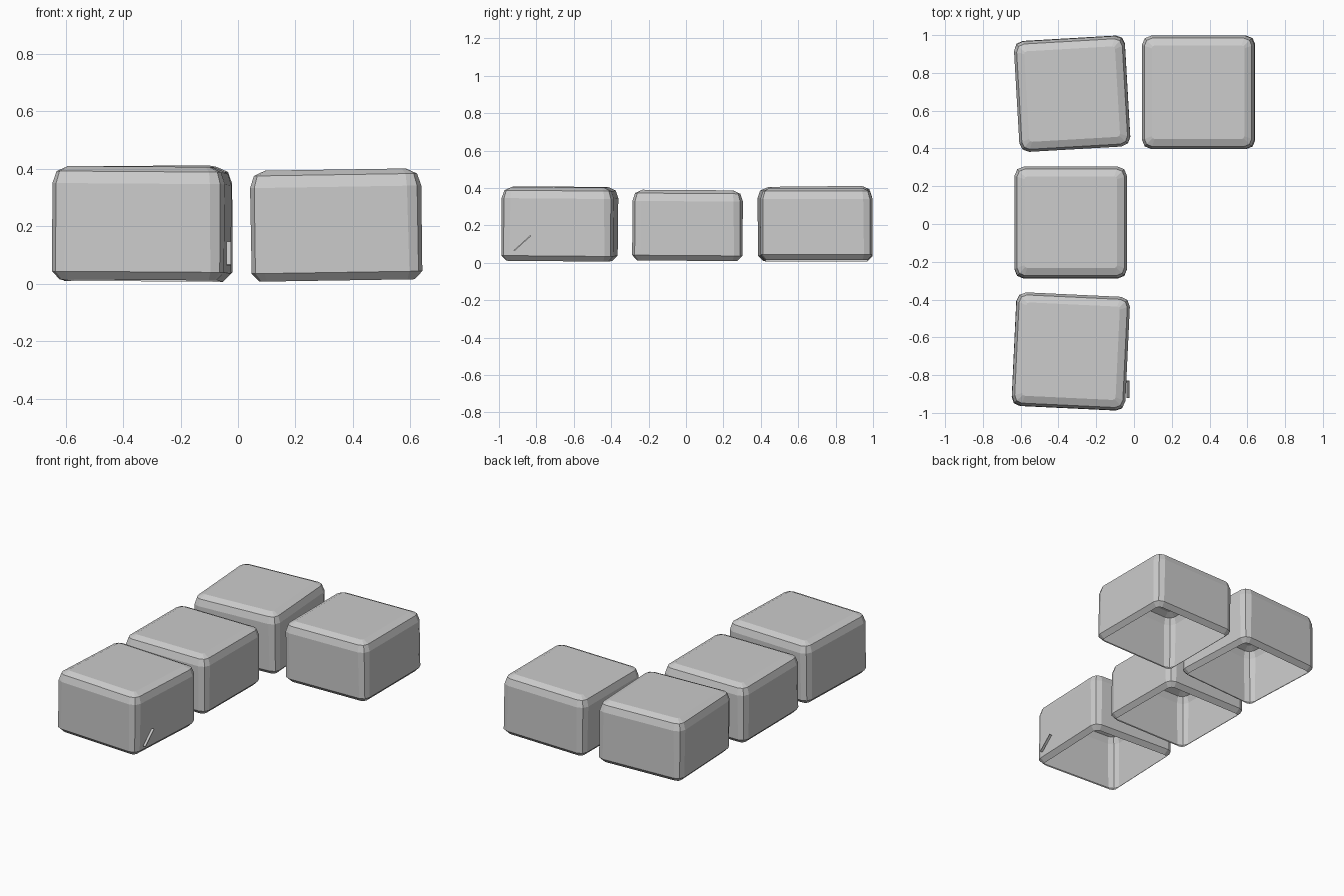
import bpy
import bmesh
from math import radians, sin, cos, pi
from mathutils import Matrix, Vector, Euler

if "Cube" in bpy.data.objects:
    bpy.data.objects.remove(bpy.data.objects["Cube"], do_unlink=True)

grey = bpy.data.materials.new("light_grey")
grey.use_nodes = True
grey.diffuse_color = (0.6, 0.6, 0.6, 1)
bsdf = grey.node_tree.nodes["Principled BSDF"]
bsdf.inputs["Base Color"].default_value = (0.6, 0.6, 0.6, 1)
bsdf.inputs["Roughness"].default_value = 0.8


def add_object(name, bm):
    mesh = bpy.data.meshes.new(name)
    bm.to_mesh(mesh)
    bm.free()
    mesh.materials.append(grey)
    obj = bpy.data.objects.new(name, mesh)
    bpy.context.collection.objects.link(obj)
    return obj


def rounded_ring(bm, width, depth, inset, radius, z):
    """Rounded rectangle with two facets at each corner."""
    verts = []
    for quarter, (sx, sy) in enumerate([(1, 1), (-1, 1), (-1, -1), (1, -1)]):
        cx = sx * (width / 2 - inset - radius)
        cy = sy * (depth / 2 - inset - radius)
        for step in range(3):
            a = (quarter + step / 2) * pi / 2
            verts.append(bm.verts.new((cx + radius * cos(a), cy + radius * sin(a), z)))
    return verts


def block(name, centre, size, tilt):
    """Soft-edged box, open underneath."""
    w, d, h = size
    bm = bmesh.new()
    # inset, corner radius and height of each ring, bottom to top
    profile = [(0.03, 0.025, -h / 2), (0.003, 0.045, -h / 2 + 0.028),
               (0.002, 0.05, h / 2 - 0.06), (0.016, 0.04, h / 2 - 0.018),
               (0.055, 0.015, h / 2)]
    rings = [rounded_ring(bm, w, d, i, r, z) for i, r, z in profile]
    for low, high in zip(rings, rings[1:]):
        n = len(low)
        for k in range(n):
            bm.faces.new((low[k], low[(k + 1) % n], high[(k + 1) % n], high[k]))
    bm.faces.new(rings[-1])
    turn = Euler([radians(t) for t in tilt]).to_matrix().to_4x4()
    bm.transform(Matrix.Translation(centre) @ turn)
    return add_object(name, bm)


# Row of three blocks and one beside the back block
block("front_block", (-0.335, -0.675, 0.208), (0.605, 0.605, 0.395), (-0.5, 0.4, -2.7))
block("middle_block", (-0.335, 0.008, 0.2), (0.6, 0.595, 0.378), (-0.4, 0, 0))
block("back_block", (-0.327, 0.69, 0.21), (0.592, 0.59, 0.395), (0.6, -0.3, 3.3))
block("side_block", (0.342, 0.697, 0.204), (0.6, 0.605, 0.386), (0, -0.9, 0))

# Thin sliver on the side of the front block
bm = bmesh.new()
bmesh.ops.create_cube(bm, size=1)
bm.transform(Matrix.Translation((-0.032, -0.875, 0.105))
             @ Matrix.Rotation(radians(42), 4, 'X')
             @ Matrix.Diagonal(Vector((0.016, 0.12, 0.006, 1))))
add_object("side_sliver", bm)
